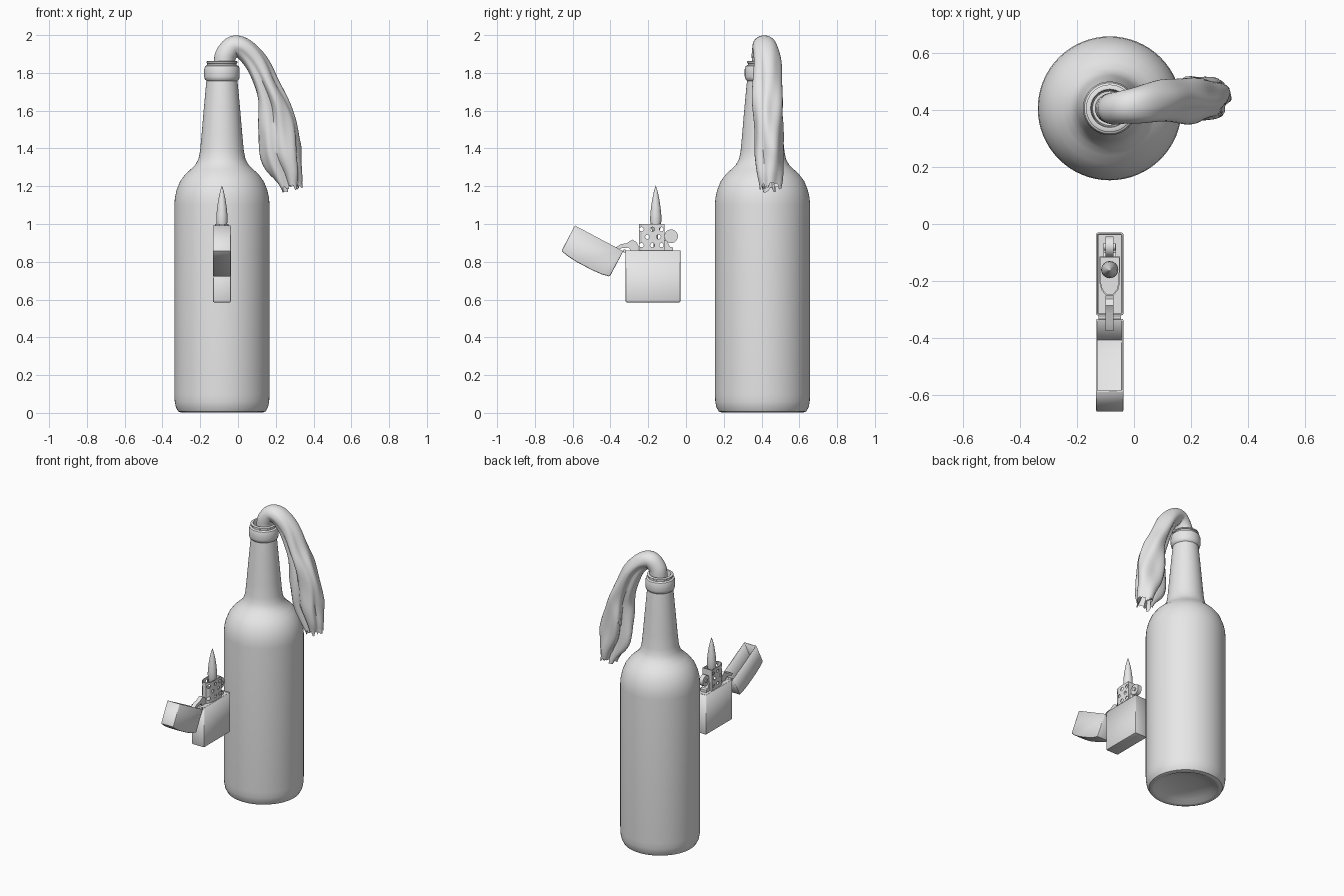
import bpy, bmesh, math, random
from mathutils import Vector, Matrix

if "Cube" in bpy.data.objects:
    bpy.data.objects.remove(bpy.data.objects["Cube"])

random.seed(4)
CX, CY = -0.085, 0.405          # shared centre line in x, bottle centre in y

grey = bpy.data.materials.new("plain grey")
grey.diffuse_color = (0.8, 0.8, 0.8, 1)
grey.use_nodes = True
grey.node_tree.nodes["Principled BSDF"].inputs["Base Color"].default_value = grey.diffuse_color


def finish(bm, name, angle=None):
    bmesh.ops.recalc_face_normals(bm, faces=bm.faces)
    me = bpy.data.meshes.new(name)
    bm.to_mesh(me)
    bm.free()
    ob = bpy.data.objects.new(name, me)
    bpy.context.collection.objects.link(ob)
    me.materials.append(grey)
    if angle:
        bpy.ops.object.select_all(action='DESELECT')
        ob.select_set(True)
        bpy.context.view_layer.objects.active = ob
        bpy.ops.object.shade_smooth_by_angle(angle=math.radians(angle))
    return ob


def lathe(name, profile, y, sides, angle):
    """Spin (radius, z) points around a vertical axis."""
    bm = bmesh.new()
    vs = [bm.verts.new((CX + r, y, z)) for r, z in profile]
    es = [bm.edges.new(p) for p in zip(vs, vs[1:])]
    bmesh.ops.spin(bm, geom=vs + es, cent=(CX, y, 0), axis=(0, 0, 1),
                   angle=math.tau, steps=sides, use_duplicate=False)
    bmesh.ops.remove_doubles(bm, verts=bm.verts, dist=0.0005)
    return finish(bm, name, angle)


def slab(name, outline, half, bevel=0.0, open_edge=False, angle=30):
    """Extrude a (y, z) outline across x; optionally leave its last side open."""
    bm = bmesh.new()
    a = [bm.verts.new((CX - half, y, z)) for y, z in outline]
    b = [bm.verts.new((CX + half, y, z)) for y, z in outline]
    n = len(outline)
    bm.faces.new(a)
    bm.faces.new(b)
    for i in range(n - 1 if open_edge else n):
        j = (i + 1) % n
        bm.faces.new((a[i], a[j], b[j], b[i]))
    bmesh.ops.recalc_face_normals(bm, faces=bm.faces)
    if bevel:
        es = [e for e in bm.edges if len(e.link_faces) == 2 and e.calc_face_angle() > 0.6]
        bmesh.ops.bevel(bm, geom=es, offset=bevel, segments=2, profile=0.5, affect='EDGES')
    ob = finish(bm, name, angle)
    if open_edge:
        m = ob.modifiers.new("wall", 'SOLIDIFY')
        m.thickness, m.offset = 0.006, -1
    return ob


def rect(y0, y1, z0, z1):
    return [(y0, z1), (y0, z0), (y1, z0), (y1, z1)]


def disc(name, y, z, r, half, sides=24, angle=30):
    return slab(name, [(y + r * math.cos(math.tau * i / sides), z + r * math.sin(math.tau * i / sides))
                       for i in range(sides)], half, angle=angle)


# Bottle: hollow base, straight wall, round shoulder, tapered neck, ring and lip
lathe("bottle", [
    (0, 0.045), (0.10, 0.04), (0.17, 0.022), (0.20, 0.006), (0.215, 0.002), (0.232, 0.008), (0.244, 0.03),
    (0.25, 0.06), (0.252, 0.1), (0.252, 1.10), (0.249, 1.14), (0.24, 1.18), (0.222, 1.225),
    (0.195, 1.262), (0.165, 1.29), (0.14, 1.315), (0.124, 1.345), (0.116, 1.385), (0.108, 1.47),
    (0.097, 1.60), (0.085, 1.73), (0.082, 1.758), (0.09, 1.765), (0.094, 1.78), (0.094, 1.82),
    (0.089, 1.836), (0.078, 1.842), (0.078, 1.85), (0.083, 1.853), (0.083, 1.86), (0.078, 1.863),
    (0.067, 1.863), (0.064, 1.855), (0.066, 1.72), (0.06, 1.66), (0, 1.66)], CY, 64, 40)

# Rag stations: x, z, half width in the bend plane, y centre, half depth
stations = [
    (-.085, 1.70, .052, .405, .052), (-.073, 1.85, .056, .405, .056), (-.062, 1.90, .056, .405, .057),
    (-.022, 1.942, .055, .412, .06), (.035, 1.925, .058, .42, .068), (.10, 1.85, .062, .43, .074),
    (.155, 1.73, .066, .432, .078), (.195, 1.62, .084, .432, .08), (.214, 1.50, .104, .435, .08),
    (.23, 1.37, .108, .437, .078), (.264, 1.265, .078, .442, .068), (.282, 1.195, .054, .447, .058)]


def smooth_point(t):
    i = min(int(t), len(stations) - 2)
    f = t - i
    p = [Vector(stations[max(0, min(len(stations) - 1, i + k))]) for k in (-1, 0, 1, 2)]
    return 0.5 * (2 * p[1] + (p[2] - p[0]) * f + (2 * p[0] - 5 * p[1] + 4 * p[2] - p[3]) * f * f
                  + (3 * p[1] - p[0] - 3 * p[2] + p[3]) * f ** 3)


# Rag: loft with lengthwise folds that deepen towards a torn, hollow end
bm = bmesh.new()
rings, N, STEPS = [], 40, 55
for s in range(STEPS + 1):
    t = (len(stations) - 1) * s / STEPS
    x, z, a, y, b = smooth_point(t)
    d = smooth_point(min(t + 0.05, 11)) - smooth_point(max(t - 0.05, 0))
    tan = Vector((d[0], 0, d[1])).normalized()
    out = Vector((-tan.z, 0, tan.x))
    fold = min(1, max(0, (t - 3.0) / 4))
    ring = []
    for k in range(N):
        ang = math.tau * k / N
        r = 1 + fold * 0.06 * math.sin(5 * ang + 1.3 * t) + 0.04 * fold * math.sin(3 * ang - 2.1 * t)
        for centre, width, depth in ((2.35, 0.3, 0.5), (-1.9, 0.25, 0.38), (-0.5, 0.2, 0.15)):
            delta = (ang - centre - 0.08 * math.sin(t) + math.pi) % math.tau - math.pi
            r -= fold * depth * math.exp(-(delta / width) ** 2)
        p = Vector((x, y, z)) + out * (a * r * math.cos(ang)) + Vector((0, b * r * math.sin(ang), 0))
        if s == STEPS:
            p += tan * random.uniform(-0.03, 0.025)
        ring.append(bm.verts.new(p))
    rings.append(ring)
inner = [bm.verts.new(Vector((.262, .442, 1.27)) + (v.co - Vector((.282, .447, 1.195))) * 0.7) for v in rings[-1]]
rings.append(inner)
for r0, r1 in zip(rings, rings[1:]):
    for k in range(N):
        bm.faces.new((r0[k], r0[(k + 1) % N], r1[(k + 1) % N], r1[k]))
bm.faces.new(rings[0])
bm.faces.new(inner)
finish(bm, "rag", 50)

# Lighter case and the insert deck inside its rim
slab("lighter_case", rect(-.32, -.03, .585, .86), 0.048, 0.007, open_edge=True)
slab("insert_deck", rect(-.313, -.037, .70, .857), 0.041)

# Lid: drawn along its open edge, then swung back about the hinge
u, v = Vector((-.26, .138)).normalized(), Vector((-.138, -.26)).normalized()
hinge = Vector((-.332, .856))
lid = [(.29, 0), (.29, .152), (.25, .161), (.19, .166), (.10, .166), (.04, .161), (0, .152), (0, 0)]
slab("lid", [tuple(hinge + u * p + v * q) for p, q in lid], 0.048, 0.006, open_edge=True)
disc("hinge_pin", -.326, .857, 0.009, 0.04, 12)

# Cam lever that holds the lid
slab("cam_lever", [(-.375, .874), (-.345, .893), (-.315, .898), (-.285, .917), (-.262, .905),
                   (-.25, .88), (-.25, .858), (-.29, .858), (-.305, .875), (-.34, .872), (-.36, .862)], 0.014)

# Chimney: thin wall with a rounded front end
bm = bmesh.new()
path = [(.036, -.113), (.036, -.205), (.029, -.232), (.013, -.25)]
path += [(-x, y) for x, y in reversed(path)]
low = [bm.verts.new((CX + x, y, .855)) for x, y in path]
high = [bm.verts.new((CX + x, y, 1.0)) for x, y in path]
for i in range(len(path)):
    j = (i + 1) % len(path)
    bm.faces.new((low[i], low[j], high[j], high[i]))
chimney = finish(bm, "chimney")
wall = chimney.modifiers.new("wall", 'SOLIDIFY')
wall.thickness, wall.offset = 0.005, -1

# Air holes, cut straight through both sides
for i, (y, z) in enumerate([(-.235, .972), (-.178, .972), (-.13, .972), (-.205, .932), (-.145, .932),
                            (-.235, .888), (-.178, .888), (-.13, .888)]):
    cutter = disc("hole_cutter", y, z, 0.0115, 0.1, 12, None)
    cutter.hide_render = True
    cutter.hide_set(True)
    cut = chimney.modifiers.new("hole", 'BOOLEAN')
    cut.operation, cut.object, cut.solver = 'DIFFERENCE', cutter, 'EXACT'

# Striker wheel with its hub and bracket
disc("striker_wheel", -.079, .935, 0.036, 0.014, 28)
disc("wheel_hub", -.079, .935, 0.013, 0.021, 16)
slab("wheel_bracket", [(-.115, .855), (-.115, .915), (-.10, .91), (-.085, .88), (-.07, .875), (-.07, .855)], 0.022)

# Wick and flame
lathe("wick", [(0, .855), (.012, .855), (.012, .97), (0, .97)], -.16, 12, 30)
lathe("flame", [(0, .94), (.014, .95), (.025, .98), (.03, 1.02), (.029, 1.05), (.025, 1.09), (.018, 1.135),
                (.01, 1.172), (.004, 1.193), (0, 1.203)], -.16, 24, 60)
